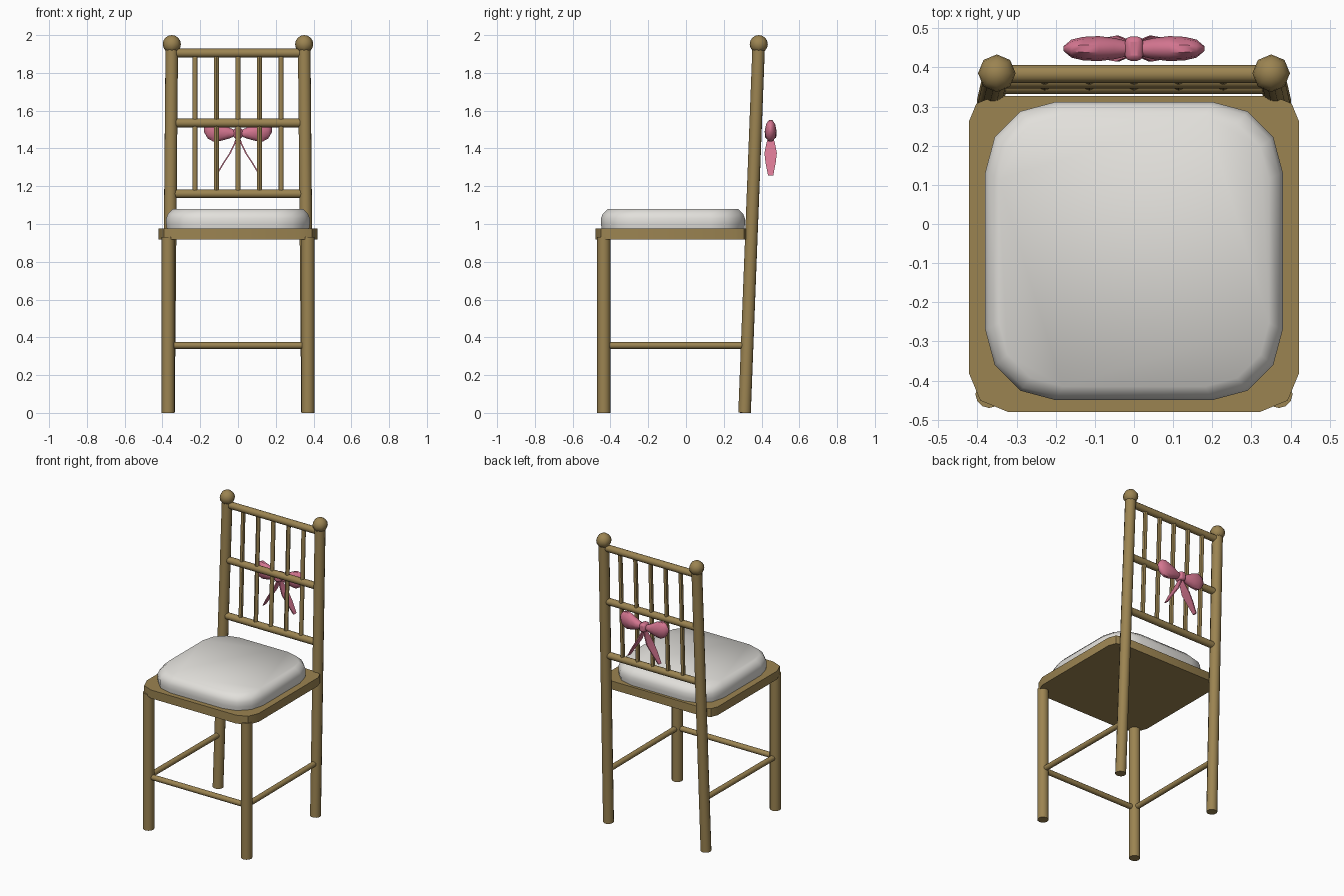
import bpy
import bmesh
from math import sin, cos, pi, radians
from mathutils import Vector

if "Cube" in bpy.data.objects:
    bpy.data.objects.remove(bpy.data.objects["Cube"], do_unlink=True)


def material(name, color):
    m = bpy.data.materials.new(name)
    m.use_nodes = True
    m.diffuse_color = color
    m.node_tree.nodes["Principled BSDF"].inputs["Base Color"].default_value = color
    return m


wood = material("golden wood", (0.33, 0.23, 0.083, 1))
fabric = material("white fabric", (0.76, 0.745, 0.71, 1))
ribbon = material("pink ribbon", (0.66, 0.18, 0.28, 1))


def finish(name, bm, mat, angle=45):
    bmesh.ops.recalc_face_normals(bm, faces=bm.faces)
    mesh = bpy.data.meshes.new(name)
    bm.to_mesh(mesh)
    bm.free()
    mesh.materials.append(mat)
    ob = bpy.data.objects.new(name, mesh)
    bpy.context.collection.objects.link(ob)
    bpy.ops.object.select_all(action='DESELECT')
    ob.select_set(True)
    bpy.context.view_layer.objects.active = ob
    bpy.ops.object.shade_smooth_by_angle(angle=radians(angle))
    return ob


def loft(name, rings, mat, angle=45):
    """Skin a list of equal-sized point rings and cap both ends."""
    bm = bmesh.new()
    loops = [[bm.verts.new(p) for p in ring] for ring in rings]
    for a, b in zip(loops, loops[1:]):
        for i in range(len(a)):
            j = (i + 1) % len(a)
            bm.faces.new((a[i], a[j], b[j], b[i]))
    bm.faces.new(loops[0])
    bm.faces.new(loops[-1])
    return finish(name, bm, mat, angle)


def rod(name, start, end, r, sides=12):
    a, b = Vector(start), Vector(end)
    turn = (b - a).to_track_quat('Z', 'Y')
    rings = [[p + turn @ Vector((r * cos(2 * pi * i / sides), r * sin(2 * pi * i / sides), 0))
              for i in range(sides)] for p in (a, b)]
    return loft(name, rings, wood)


def rounded(hx, y0, y1, front_r, back_r, steps, z):
    """Rounded rectangle outline, counter-clockwise from the back left corner."""
    pts = []
    for sx, y, r, start in ((1, y1 - back_r, back_r, 0), (-1, y1 - back_r, back_r, 90),
                            (-1, y0 + front_r, front_r, 180), (1, y0 + front_r, front_r, 270)):
        for i in range(steps + 1):
            a = radians(start + 90 * i / steps)
            pts.append((sx * (hx - r) + r * cos(a), y + r * sin(a), z))
    return pts


# Leaning line of the back posts
def back_y(z):
    return 0.31 + 0.0385 * z


def back_x(z):
    return 0.368 - 0.009 * z


# Legs, back posts, finials and side stretchers
for side, s in (("left", 1), ("right", -1)):
    rod(f"front_leg_{side}", (s * 0.37, -0.435, 0), (s * 0.37, -0.435, 0.93), 0.035)
    rod(f"back_post_{side}", (s * back_x(0), back_y(0), 0),
        (s * back_x(1.95), back_y(1.95), 1.95), 0.034)
    rod(f"side_stretcher_{side}", (s * 0.37, -0.435, 0.357), (s * 0.365, back_y(0.357), 0.357), 0.018)
    bm = bmesh.new()
    bmesh.ops.create_uvsphere(bm, u_segments=8, v_segments=8, radius=0.048)
    bmesh.ops.translate(bm, verts=bm.verts, vec=(s * back_x(1.952), back_y(1.952), 1.952))
    finish(f"finial_{side}", bm, wood, 50)
rod("front_stretcher", (-0.37, -0.435, 0.357), (0.37, -0.435, 0.357), 0.018)

# Backrest rails and spindles
for name, z in (("lower", 1.16), ("middle", 1.535), ("top", 1.905)):
    rod(f"{name}_rail", (-back_x(z), back_y(z), z), (back_x(z), back_y(z), z), 0.023)
for i in range(5):
    x = (i - 2) * 0.114
    rod(f"spindle_{i + 1}", (x, back_y(1.16), 1.16), (x, back_y(1.905), 1.905), 0.014, 8)

# Seat board
loft("seat", [rounded(0.422, -0.48, 0.327, 0.1, 0.066, 2, z) for z in (0.918, 0.975)], wood, 30)

# Cushion with a softened upper edge
loft("cushion", [rounded(0.38 - d, -0.45 + d, 0.312 - d, 0.18 - d / 2, 0.18 - d / 2, 3, z)
                 for d, z in ((0.004, 0.97), (0, 1.0), (0, 1.03), (0.009, 1.053), (0.035, 1.08))], fabric)

# Bow: two teardrop loops, two edge-on tails and a knot
BOW_Y = 0.448
loop_stations = ((0.01, 1.48, 0.018, 0.014), (0.05, 1.482, 0.027, 0.032), (0.09, 1.488, 0.032, 0.05),
                 (0.13, 1.493, 0.03, 0.06), (0.16, 1.497, 0.023, 0.047), (0.18, 1.5, 0.006, 0.014))
tail_stations = ((0.004, 1.465, 0.012), (0.016, 1.43, 0.022), (0.042, 1.375, 0.033),
                 (0.075, 1.325, 0.027), (0.115, 1.258, 0.014))
for side, s in (("left", 1), ("right", -1)):
    loft(f"bow_loop_{side}", [[(s * x, BOW_Y + ry * cos(i * pi / 5), z + rz * sin(i * pi / 5))
                               for i in range(10)] for x, z, ry, rz in loop_stations], ribbon, 50)
    loft(f"bow_tail_{side}", [[(s * x + u * 0.004, BOW_Y + v * w, z)
                               for u, v in ((-1, -1), (1, -1), (1, 1), (-1, 1))]
                              for x, z, w in tail_stations], ribbon, 40)
bm = bmesh.new()
bmesh.ops.create_cube(bm, size=1)
bmesh.ops.scale(bm, verts=bm.verts, vec=(0.046, 0.062, 0.058))
bmesh.ops.translate(bm, verts=bm.verts, vec=(0, BOW_Y, 1.48))
knot = finish("bow_knot", bm, ribbon, 50)
bevel = knot.modifiers.new("soft edges", 'BEVEL')
bevel.width = 0.014
bevel.segments = 2
